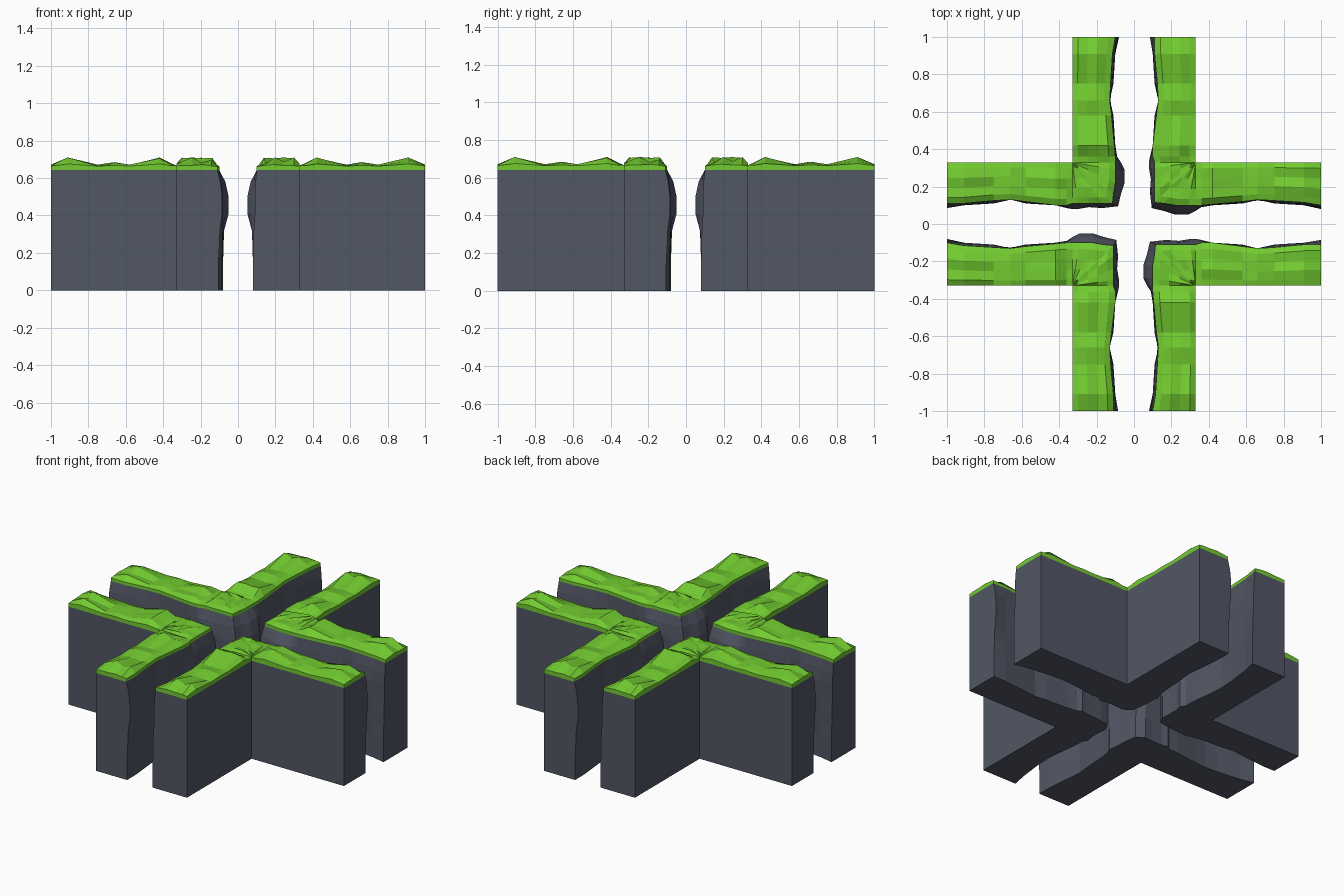
import bpy, bmesh, math, random
from mathutils import Vector

if "Cube" in bpy.data.objects:
    bpy.data.objects.remove(bpy.data.objects["Cube"])

random.seed(4)
OUT, ZT = 0.33, 0.642          # straight outer face, top of the rock

# stations: distance along arm, rough edge offset at top / belly / foot, grass crest height
ARM_A = [(1.0, .10, .09, .08, .672), (.91, .115, .10, .10, .71), (.75, .125, .11, .12, .672),
         (.66, .13, .13, .125, .685), (.58, .12, .11, .12, .672), (.42, .105, .10, .10, .71),
         (.36, .10, .09, .10, .68), (.33, .10, .07, .08, .668), (.29, .10, .05, .09, .69),
         (.22, .10, .05, .09, .685), (.16, .11, .07, .085, .69)]
ARM_B = [(.17, .11, .085, .10, .69), (.24, .11, .09, .095, .685), (.30, .11, .08, .09, .69),
         (.33, .11, .08, .085, .668), (.36, .10, .085, .10, .68), (.42, .10, .10, .11, .71),
         (.58, .12, .11, .12, .672), (.66, .13, .13, .13, .685), (.75, .125, .11, .12, .672),
         (.91, .11, .10, .105, .71), (1.0, .11, .085, .105, .672)]
# rock rows: height, weights of foot and belly (the rest goes to the top offset)
ROWS = [(0, 1, 0), (.14, 1, 0), (.25, .7, .3), (.32, .6, .4), (.41, 0, 1),
        (.50, 0, 1), (.58, 0, .65), (ZT, 0, 0)]


def station_list():
    """Each station: rough-edge point function, outer point, crest, fixed-corner flag."""
    res = []
    for arm, swap in ((ARM_A, False), (None, False), (ARM_B, True)):
        if arm is None:
            res.append((lambda f, b: (.11 - .015 * b, .115 - .03 * b), (OUT, OUT), .685, True))
            continue
        for d, top, mid, foot, h in arm:
            def edge(f, b, d=d, top=top, mid=mid, foot=foot, swap=swap):
                o = foot * f + mid * b + top * (1 - f - b)
                return (o, d) if swap else (d, o)
            o = (OUT, max(d, OUT)) if swap else (max(d, OUT), OUT)
            res.append((edge, o, h, d <= OUT))
    return res


ST = station_list()


def sheet(bm, cols):
    """Skin a list of equal-length vertex columns."""
    for a, b in zip(cols, cols[1:]):
        for i in range(len(a) - 1):
            bm.faces.new((a[i], b[i], b[i + 1], a[i + 1]))


def finish(bm, name, mat):
    bmesh.ops.remove_doubles(bm, verts=bm.verts, dist=0.0005)
    bmesh.ops.recalc_face_normals(bm, faces=bm.faces)
    me = bpy.data.meshes.new(name)
    bm.to_mesh(me)
    bm.free()
    me.materials.append(mat)
    for k in range(4):                 # four quarters, turned about the middle
        ob = bpy.data.objects.new(f"{name}_{k + 1}", me)
        ob.rotation_euler.z = k * math.pi / 2
        bpy.context.collection.objects.link(ob)


def material(name, rgb):
    m = bpy.data.materials.new(name)
    m.diffuse_color = (*rgb, 1)
    m.use_nodes = True
    m.node_tree.nodes["Principled BSDF"].inputs["Base Color"].default_value = m.diffuse_color
    return m


# rock: outer wall, floor and rough inner wall in one section per station
bm = bmesh.new()
cols = []
for edge, o, h, corner in ST:
    col = [bm.verts.new((*o, ZT)), bm.verts.new((*o, 0))]
    for z, f, b in ROWS:
        col.append(bm.verts.new((*edge(f, b), z)))
    cols.append(col)
sheet(bm, cols)
for end in (cols[0], cols[-1]):
    bm.faces.new(end)
finish(bm, "rock_wall", material("rock", (.085, .095, .13)))

# grass: short skirts on both sides and a lumpy top
bm = bmesh.new()
cols = []
for edge, o, h, corner in ST:
    p, q = Vector(edge(0, 0)), Vector(o)
    rim = .667 if corner else .662 + .3 * (h - .665)
    col = [bm.verts.new((*p, ZT)), bm.verts.new((*p, .662))]
    for t in (.15, .38, .62, .86):
        k = random.uniform(.35, 1.0)
        z = .662 + (h - .662) * k
        col.append(bm.verts.new((*p.lerp(q, t), z)))
    if not corner:                     # keep one full-height crest point
        col[random.choice((3, 4, 5))].co.z = h
    col += [bm.verts.new((*q, rim)), bm.verts.new((*q, ZT))]
    cols.append(col)
sheet(bm, cols)
for end in (cols[0], cols[-1]):
    bm.faces.new(end)
finish(bm, "grass_top", material("grass", (.17, .60, .03)))
